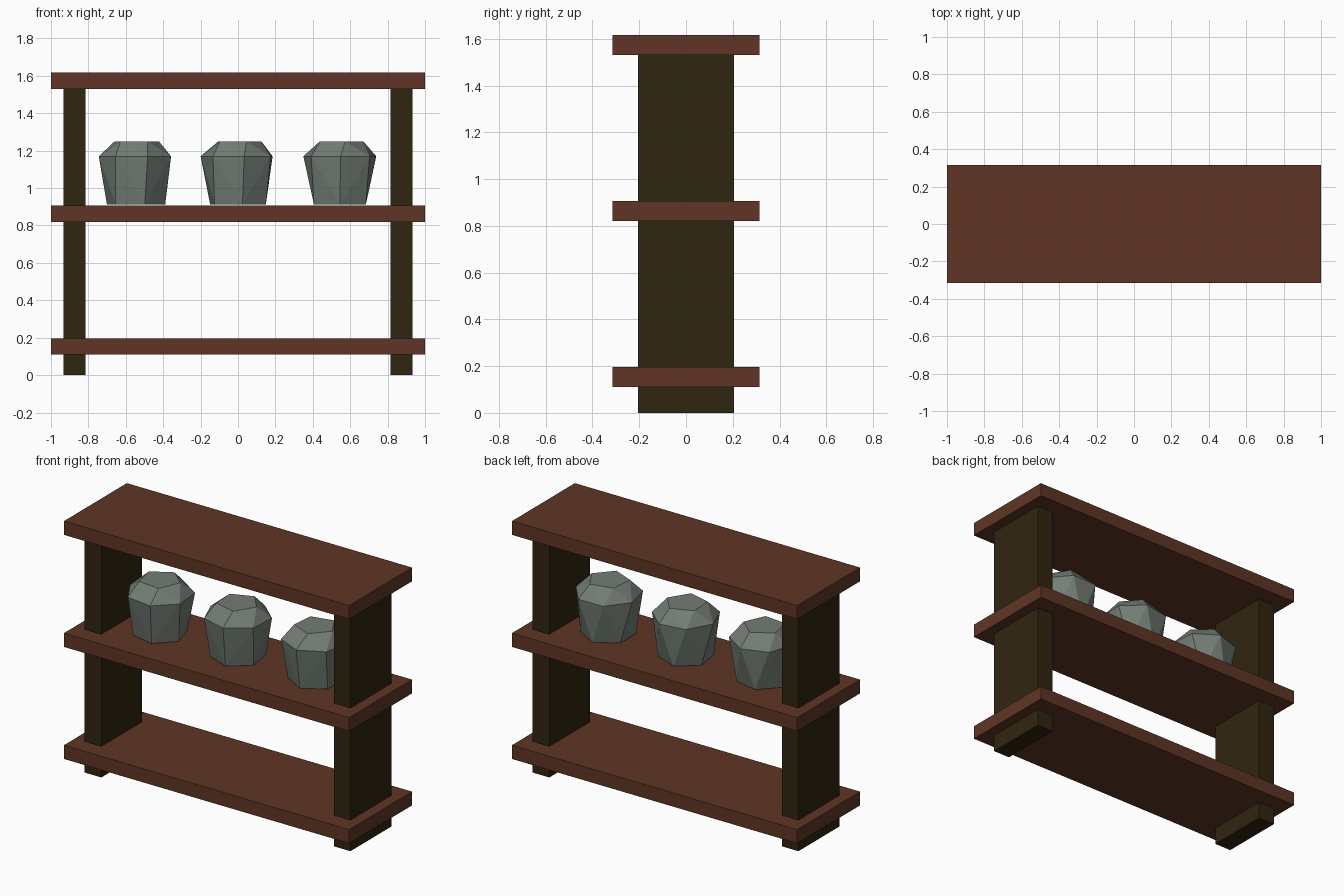
import bpy, bmesh, math

if "Cube" in bpy.data.objects:
    bpy.data.objects.remove(bpy.data.objects["Cube"])


def material(name, rgb):
    m = bpy.data.materials.new(name)
    m.diffuse_color = (*rgb, 1)
    m.use_nodes = True
    m.node_tree.nodes["Principled BSDF"].inputs["Base Color"].default_value = m.diffuse_color
    return m


red_wood = material("red_wood", (0.115, 0.036, 0.018))
dark_wood = material("dark_wood", (0.030, 0.019, 0.0052))
grey_stone = material("grey_stone", (0.17, 0.205, 0.175))


def finish(bm, name, mat):
    bmesh.ops.recalc_face_normals(bm, faces=bm.faces[:])
    mesh = bpy.data.meshes.new(name)
    bm.to_mesh(mesh)
    bm.free()
    mesh.materials.append(mat)
    obj = bpy.data.objects.new(name, mesh)
    bpy.context.collection.objects.link(obj)
    return obj


def box(name, x, y, z, mat):
    """Box from (min, max) ranges."""
    bm = bmesh.new()
    bmesh.ops.create_cube(bm, size=1)
    for v in bm.verts:
        for i, (lo, hi) in enumerate((x, y, z)):
            v.co[i] = lo if v.co[i] < 0 else hi
    return finish(bm, name, mat)


def pot(name, x, turn):
    """Faceted pot: hull around base, rim and lid rings."""
    bm = bmesh.new()
    for sides, radius, z, start in ((6, 0.16, 0.912, 73), (7, 0.2, 1.17, 72), (5, 0.125, 1.25, 60)):
        for i in range(sides):
            a = math.radians(start + turn + 360 * i / sides)
            bm.verts.new((radius * math.cos(a), -radius * math.sin(a), z))
    bmesh.ops.convex_hull(bm, input=bm.verts[:])
    bmesh.ops.dissolve_limit(bm, angle_limit=0.02, verts=bm.verts[:], edges=bm.edges[:])
    finish(bm, name, grey_stone).location.x = x


# Horizontal boards
for name, z in (("bottom_shelf", (0.11, 0.197)), ("middle_shelf", (0.82, 0.907)),
                ("top_shelf", (1.53, 1.617))):
    box(name, (-1, 1), (-0.315, 0.315), z, red_wood)

# Upright panels
box("left_upright", (-0.932, -0.815), (-0.205, 0.205), (0, 1.6), dark_wood)
box("right_upright", (0.815, 0.932), (-0.205, 0.205), (0, 1.6), dark_wood)

# Pots on the middle shelf
pot("left_pot", -0.545, 0)
pot("middle_pot", 0.0, 8.5)
pot("right_pot", 0.545, 17)
